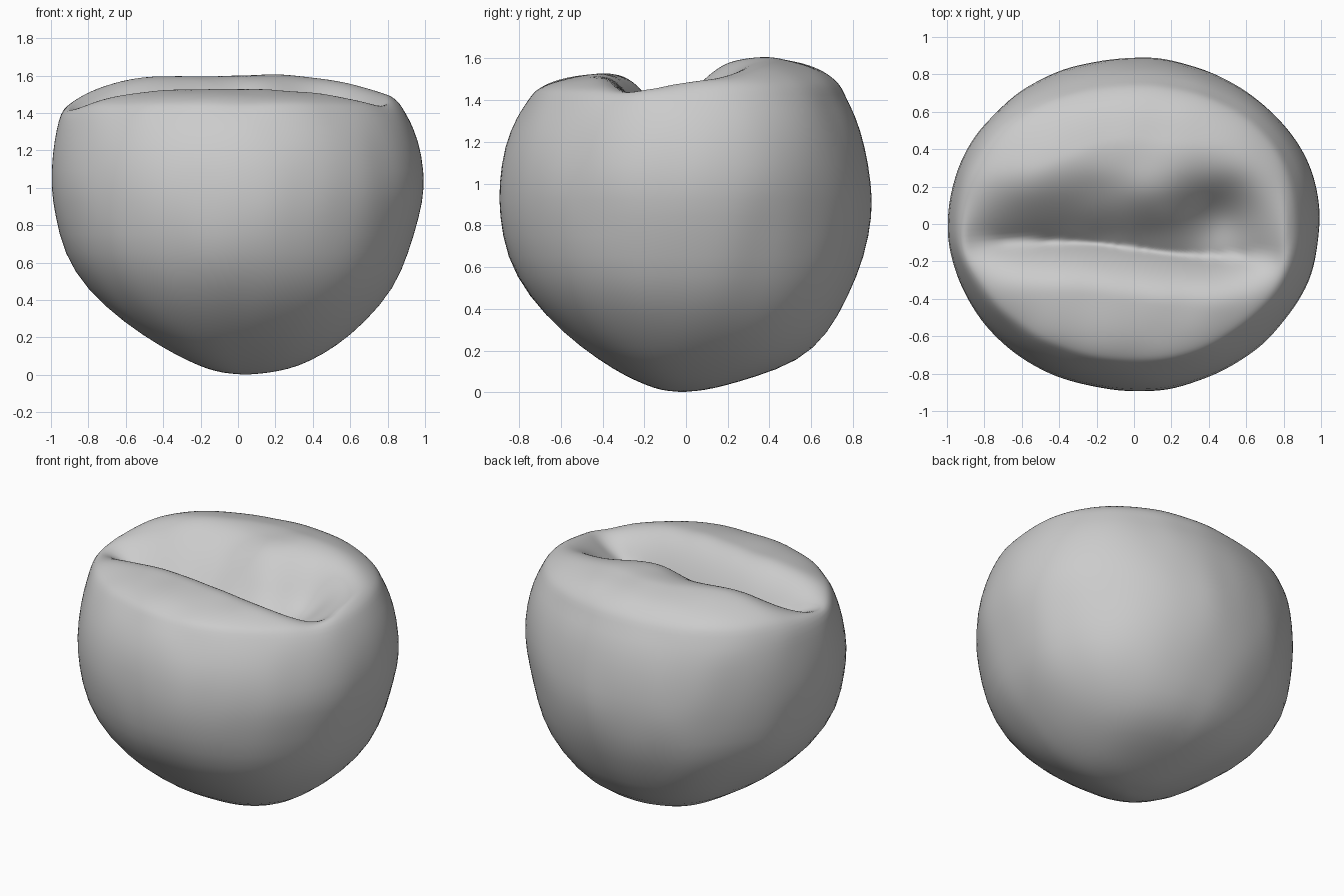
import bpy, bmesh, math
from mathutils import Vector, noise

old = bpy.data.objects.get("Cube")
if old:
    bpy.data.objects.remove(old, do_unlink=True)

SEGMENTS = 72
CAP_RINGS = 32

# Heights of the body rings, and the reach of the body towards each side
HEIGHTS = [0.01, 0.03, 0.07, 0.15, 0.28, 0.46, 0.65, 0.85, 1.0, 1.18, 1.32, 1.4]
LEFT = [0.16, 0.27, 0.38, 0.53, 0.68, 0.84, 0.92, 0.97, 1.0, 0.98, 0.94, 0.9]
RIGHT = [0.08, 0.16, 0.26, 0.41, 0.61, 0.81, 0.94, 0.98, 1.0, 0.99, 0.97, 0.95]
BACK = [0.09, 0.18, 0.32, 0.54, 0.68, 0.78, 0.86, 0.895, 0.895, 0.86, 0.81, 0.77]
FRONT = [0.12, 0.18, 0.28, 0.42, 0.59, 0.76, 0.86, 0.895, 0.895, 0.87, 0.81, 0.76]


def smooth(t):
    t = max(0.0, min(1.0, t))
    return t * t * (3 - 2 * t)


def bell(x, y, cx, cy, rx, ry):
    return math.exp(-((x - cx) / rx) ** 2 - ((y - cy) / ry) ** 2)


def body_point(i, angle):
    c, s = math.cos(angle), math.sin(angle)
    z = HEIGHTS[i]
    # Fuller between the sides: low all round, and at the back shoulders
    shoulder = (0.035 if s > 0 else -0.01) * smooth((z - 1.0) / 0.4)
    low = 0.05 * (1 - smooth(z / 0.85))
    full = 1 + (shoulder + low) * math.sin(2 * angle) ** 2
    return Vector((c * full * (LEFT if c > 0 else RIGHT)[i],
                   s * full * (BACK if s > 0 else FRONT)[i], z))


def cap_height(x, y, f):
    # Puffed top, higher at the back than at the front lip
    amount = 0.135 + 0.08 * smooth((y + 0.3) / 0.6)
    z = 1.4 + amount * (1 - f ** 4) ** 0.6
    # Sharp crease: rolled front lip, back slope widest in the middle
    crease = -0.1 - 0.08 * smooth((x + 0.4) / 0.9)
    if y < crease:
        t = min(1.0, (crease - y) / 0.28)
        hollow = (1 - t) ** 2.3
    else:
        width = 0.4 + 0.2 * smooth((x + 0.6) / 0.6)
        t = min(1.0, (y - crease) / width)
        hollow = (1 - t) ** 1.8 * (1 + 0.3 * t)
    ends = max(0.0, 1 - abs((x + 0.06) / 0.87) ** 4)
    z -= 0.29 * hollow * ends
    # Deeper pocket on the left, soft swelling in the middle
    z -= 0.14 * bell(x, y, 0.48, 0.04, 0.2, 0.18) * ends
    z += 0.05 * bell(x, y, 0.08, 0.14, 0.2, 0.16)
    return z


def lumpy(p):
    # Gentle hand-shaped unevenness, fading towards the base
    offset = 0.01 * noise.noise(p * 2.3) + 0.008 * noise.noise(p * 5.0)
    out = Vector((p.x, p.y, (p.z - 0.9) * 0.8)).normalized()
    return p + out * offset * smooth(p.z / 0.3)


bm = bmesh.new()
angles = [2 * math.pi * k / SEGMENTS for k in range(SEGMENTS)]
rings = [[bm.verts.new(body_point(i, a)) for a in angles]
         for i in range(len(HEIGHTS))]
last = len(HEIGHTS) - 1
for j in range(1, CAP_RINGS):
    f = 1 - j / CAP_RINGS
    ring = []
    for a in angles:
        p = body_point(last, a) * f
        ring.append(bm.verts.new((p.x, p.y, cap_height(p.x, p.y, f))))
    rings.append(ring)

# Skin the rings and close both poles
for low, high in zip(rings, rings[1:]):
    for k in range(SEGMENTS):
        n = (k + 1) % SEGMENTS
        bm.faces.new((low[k], low[n], high[n], high[k]))
base = bm.verts.new((0.04, -0.02, 0.0))
middle = bm.verts.new((0, 0, cap_height(0, 0, 0)))
for k in range(SEGMENTS):
    n = (k + 1) % SEGMENTS
    bm.faces.new((base, rings[0][n], rings[0][k]))
    bm.faces.new((middle, rings[-1][k], rings[-1][n]))

for v in bm.verts:
    v.co = lumpy(v.co)
bmesh.ops.recalc_face_normals(bm, faces=bm.faces)

mesh = bpy.data.meshes.new("creased_lump")
bm.to_mesh(mesh)
bm.free()
lump = bpy.data.objects.new("creased_lump", mesh)
bpy.context.collection.objects.link(lump)

# Round off the rings
rounding = lump.modifiers.new("rounding", "SUBSURF")
rounding.levels = rounding.render_levels = 1

grey = bpy.data.materials.new("light_grey")
grey.use_nodes = True
colour = (0.6, 0.6, 0.6, 1)
grey.diffuse_color = colour
grey.node_tree.nodes["Principled BSDF"].inputs["Base Color"].default_value = colour
mesh.materials.append(grey)
mesh.shade_smooth()
